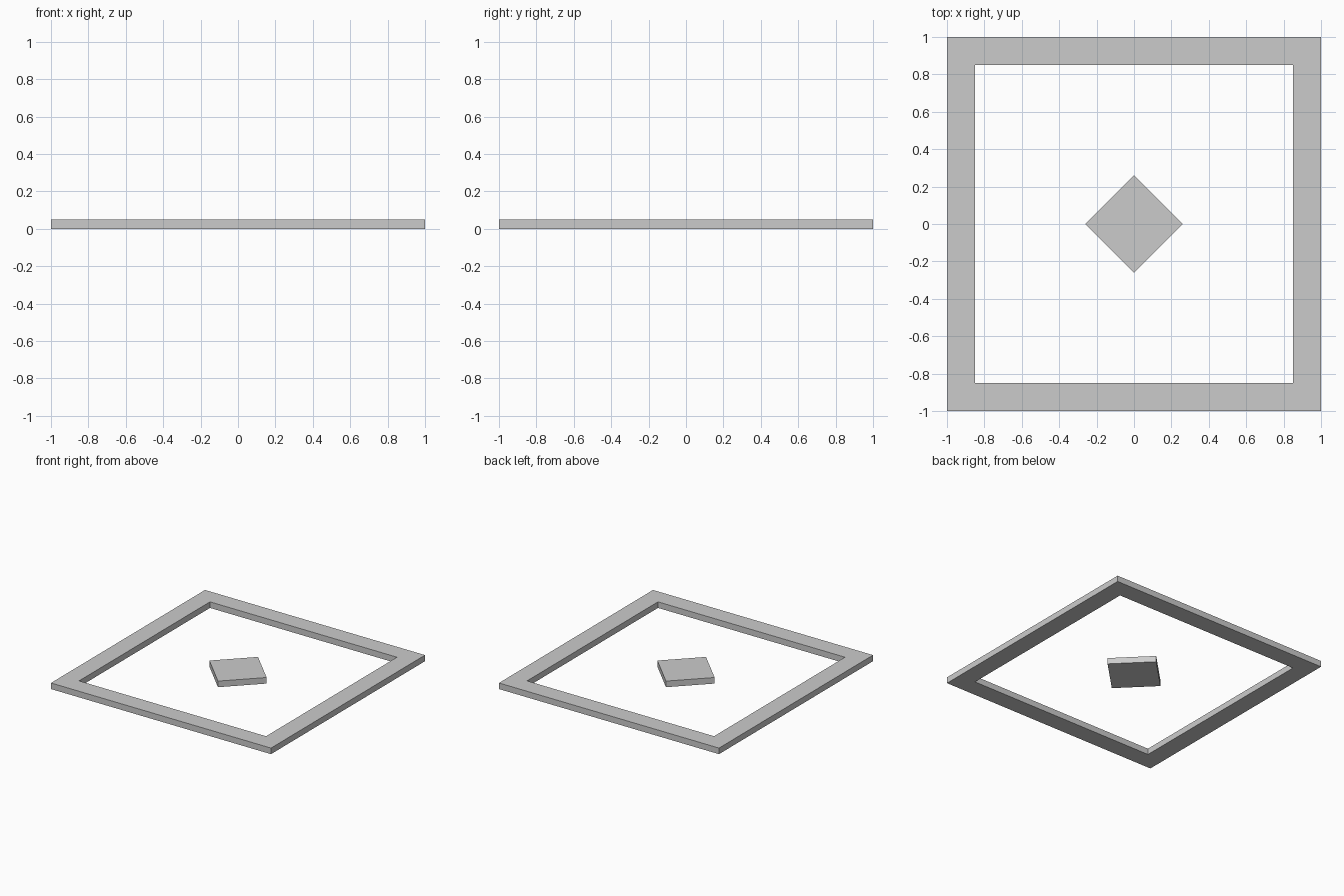
import bpy, bmesh, math

if "Cube" in bpy.data.objects:
    bpy.data.objects.remove(bpy.data.objects["Cube"])

HEIGHT = 0.05


def ring(bm, radius, z, start):
    """Four corners at the given distance from the centre."""
    return [bm.verts.new((radius * math.cos(start + i * math.pi / 2),
                          radius * math.sin(start + i * math.pi / 2), z))
            for i in range(4)]


def bridge(bm, a, b):
    for i in range(4):
        j = (i + 1) % 4
        bm.faces.new((a[i], a[j], b[j], b[i]))


def finish(bm, name):
    bmesh.ops.recalc_face_normals(bm, faces=bm.faces)
    mesh = bpy.data.meshes.new(name)
    bm.to_mesh(mesh)
    bm.free()
    bpy.context.collection.objects.link(bpy.data.objects.new(name, mesh))


# Square border: one closed loop of outer wall, top, inner wall and underside
bm = bmesh.new()
profile = [(1.0, 0), (1.0, HEIGHT), (0.85, HEIGHT), (0.85, 0)]
rings = [ring(bm, half * math.sqrt(2), z, math.pi / 4) for half, z in profile]
for k in range(4):
    bridge(bm, rings[k], rings[(k + 1) % 4])
finish(bm, "square_border")

# Diamond plate in the middle
bm = bmesh.new()
low = ring(bm, 0.26, 0, 0)
high = ring(bm, 0.26, HEIGHT, 0)
bridge(bm, low, high)
bm.faces.new(low)
bm.faces.new(high)
finish(bm, "centre_diamond")
